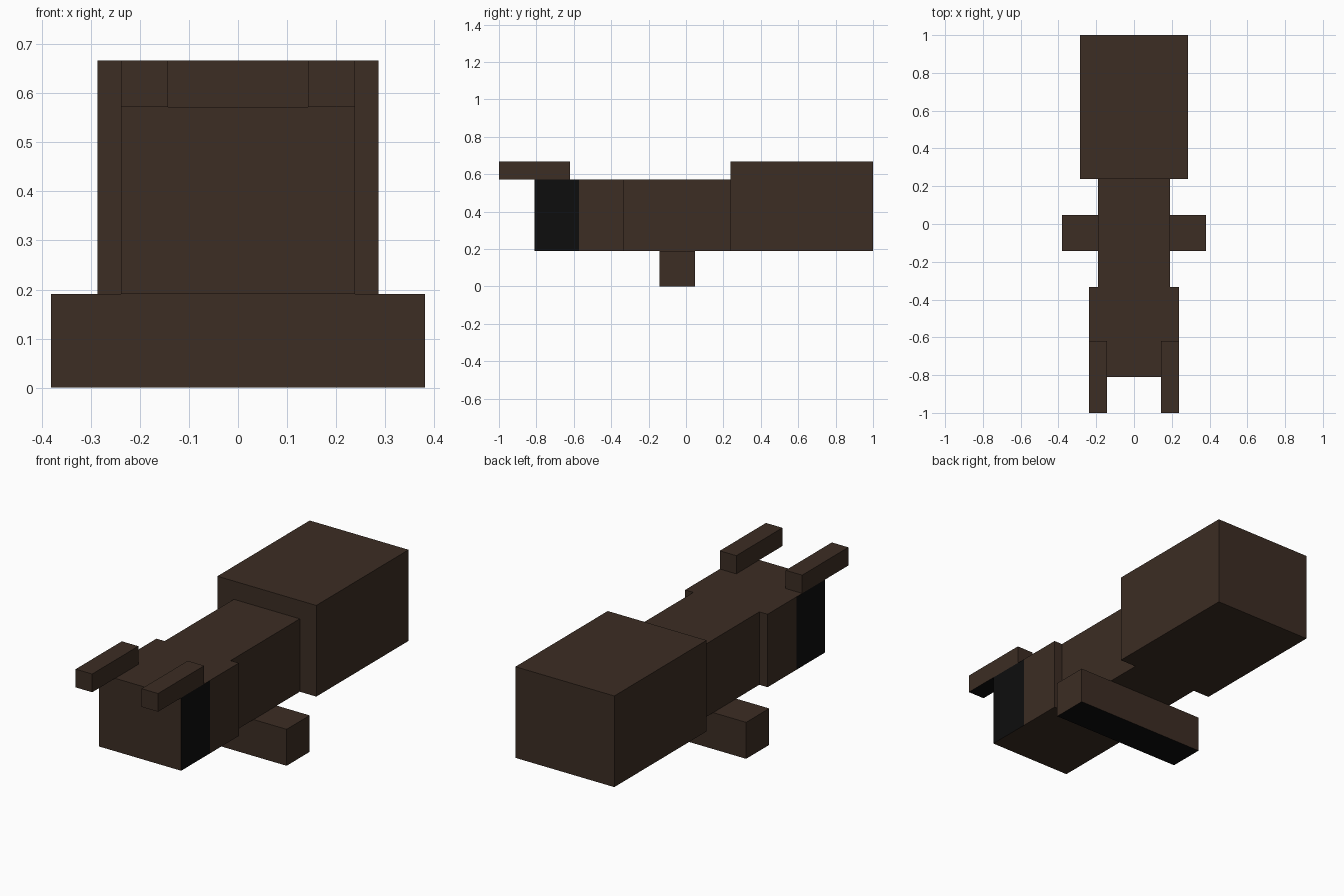
import bpy
import bmesh

cube = bpy.data.objects.get("Cube")
if cube:
    bpy.data.objects.remove(cube, do_unlink=True)

U = 2 / 42  # one block unit


def material(name, color):
    m = bpy.data.materials.new(name)
    m.use_nodes = True
    m.diffuse_color = color
    bsdf = next(n for n in m.node_tree.nodes if n.type == 'BSDF_PRINCIPLED')
    bsdf.inputs["Base Color"].default_value = color
    bsdf.inputs["Roughness"].default_value = 0.9
    return m


BROWN = material("dark brown", (0.045, 0.026, 0.017, 1))
BLACK = material("black", (0.004, 0.004, 0.004, 1))


def box(name, lo, hi, cut_y=None, is_black=None):
    """Box between two corners in block units; is_black picks faces to darken."""
    bm = bmesh.new()
    bmesh.ops.create_cube(bm, size=1)
    for v in bm.verts:
        v.co = [(a if c < 0 else b) * U for c, a, b in zip(v.co, lo, hi)]
    if cut_y is not None:
        bmesh.ops.bisect_plane(bm, geom=bm.verts[:] + bm.edges[:] + bm.faces[:],
                               plane_co=(0, cut_y * U, 0), plane_no=(0, 1, 0))
    bm.normal_update()
    for f in bm.faces:
        if is_black and is_black(f):
            f.material_index = 1
    mesh = bpy.data.meshes.new(name)
    bm.to_mesh(mesh)
    bm.free()
    mesh.materials.append(BROWN)
    mesh.materials.append(BLACK)
    obj = bpy.data.objects.new(name, mesh)
    bpy.context.collection.objects.link(obj)
    return obj


def underside(f):
    return f.normal.z < -0.5


def eye(f):
    return abs(f.normal.x) > 0.5 and f.calc_center_median().y < -12 * U


# Body segments
box("abdomen", (-6, 5, 4), (6, 21, 14))
box("thorax", (-4, -7, 4), (4, 5, 12))

# Head, with an eye on the front half of each side
box("head", (-5, -17, 4), (5, -7, 12), cut_y=-12, is_black=eye)

# Legs form one crossbar under the thorax
box("legs", (-8, -3, 0), (8, 1, 4), is_black=underside)

# Antennae lie on top of the head and reach forward
box("left_antenna", (3, -21, 12), (5, -13, 14), is_black=underside)
box("right_antenna", (-5, -21, 12), (-3, -13, 14), is_black=underside)
